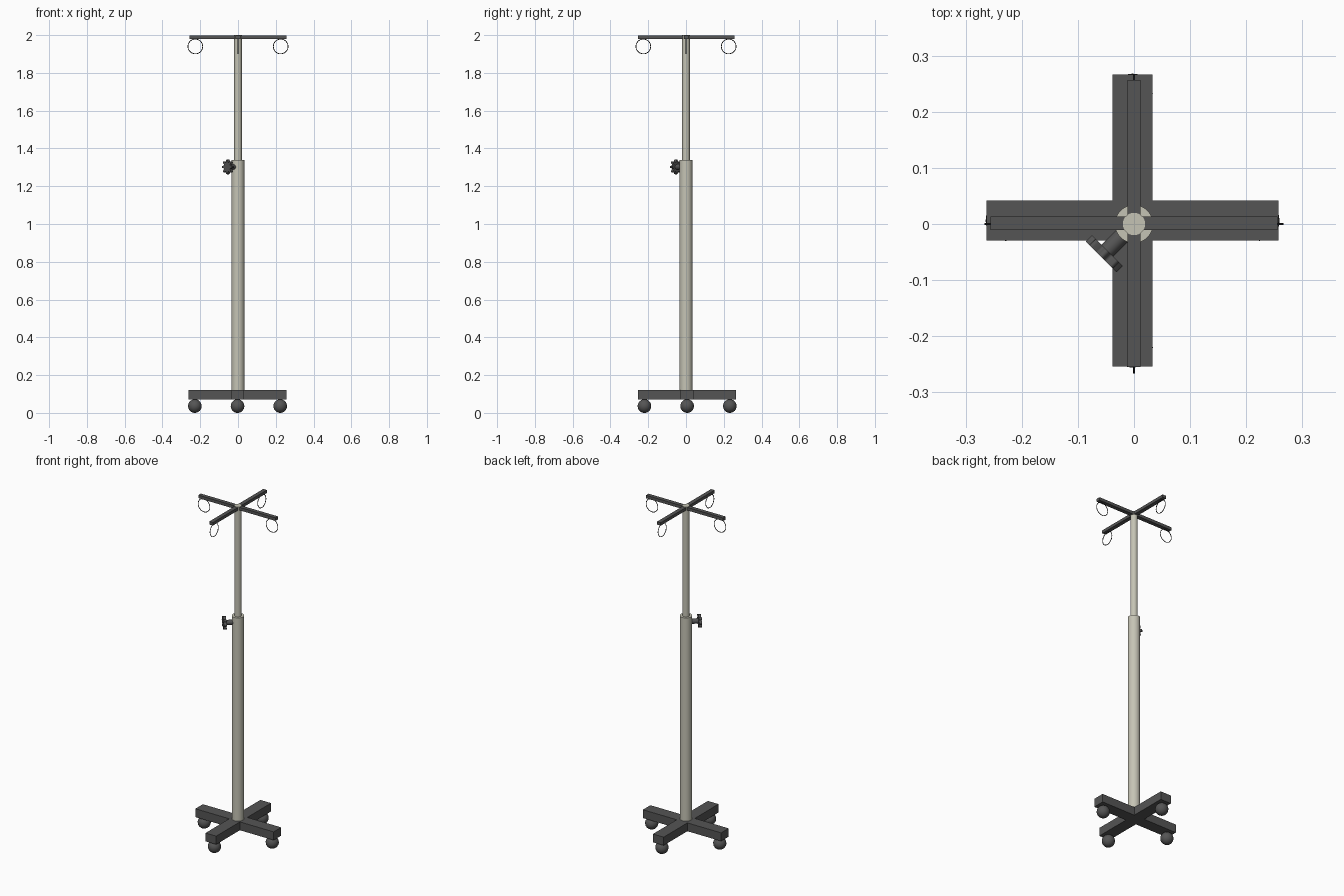
import bpy, bmesh, math
from mathutils import Matrix, Vector

if "Cube" in bpy.data.objects:
    bpy.data.objects.remove(bpy.data.objects["Cube"])


def material(name, rgb):
    m = bpy.data.materials.new(name)
    m.use_nodes = True
    color = (*rgb, 1)
    m.diffuse_color = color
    m.node_tree.nodes["Principled BSDF"].inputs["Base Color"].default_value = color
    return m


cream = material("warm grey metal", (0.56, 0.55, 0.46))
dark = material("charcoal plastic", (0.09, 0.09, 0.09))
black = material("dark wire", (0.03, 0.03, 0.03))


def finish(name, mat, smooth=True):
    o = bpy.context.object
    o.name = o.data.name = name
    o.data.materials.append(mat)
    if smooth:
        bpy.ops.object.shade_smooth_by_angle(angle=math.radians(35))
    return o


def tube(name, radius, z0, z1, mat):
    bpy.ops.mesh.primitive_cylinder_add(vertices=32, radius=radius, depth=z1 - z0,
                                        location=(0, 0, (z0 + z1) / 2))
    return finish(name, mat)


def cross(name, half, width, z0, z1, center, mat):
    # One flat plus-shaped outline, extruded upward
    h = width / 2
    quarter = [(half, -h), (half, h), (h, h)]
    bm = bmesh.new()
    verts = []
    for k in range(4):
        turn = Matrix.Rotation(k * math.pi / 2, 3, 'Z')
        verts += [bm.verts.new(turn @ Vector((x, y, 0)) + Vector((*center, z0)))
                  for x, y in quarter]
    face = bm.faces.new(verts)
    top = bmesh.ops.extrude_face_region(bm, geom=[face])["geom"]
    bmesh.ops.translate(bm, vec=(0, 0, z1 - z0),
                        verts=[v for v in top if isinstance(v, bmesh.types.BMVert)])
    bmesh.ops.recalc_face_normals(bm, faces=bm.faces)
    mesh = bpy.data.meshes.new(name)
    bm.to_mesh(mesh)
    bm.free()
    o = bpy.data.objects.new(name, mesh)
    bpy.context.collection.objects.link(o)
    mesh.materials.append(mat)


# Base and telescoping pole
BASE = (-0.0025, 0.006)
cross("base_cross", 0.26, 0.071, 0.07, 0.12, BASE, dark)
tube("lower_pole", 0.034, 0.075, 1.34, cream)
tube("upper_pole", 0.02, 1.3, 2.0, cream)
cross("hanger_cross", 0.256, 0.024, 1.98, 1.998, (0, 0.001), dark)

# Ball casters and hanging rings, one per arm
for k, side in enumerate(("left", "back", "right", "front")):
    a = k * math.pi / 2
    c, s = math.cos(a), math.sin(a)
    bpy.ops.mesh.primitive_uv_sphere_add(
        segments=24, ring_count=16, radius=0.036,
        location=(BASE[0] + 0.226 * c, BASE[1] + 0.226 * s, 0.036))
    finish(side + "_caster", dark)
    bpy.ops.mesh.primitive_torus_add(
        major_radius=0.039, minor_radius=0.002, major_segments=32, minor_segments=6,
        location=(0.226 * c, 0.226 * s, 1.94), rotation=(math.pi / 2, 0, a))
    finish(side + "_ring", black)

# Clamp knob: stem and lobed grip on a diagonal axis
axis = Vector((-1, -1, 0)).normalized()
spin = axis.to_track_quat('Z', 'Y').to_euler()


def knob_part(name, radius, start, end, verts):
    pos = axis * ((start + end) / 2) + Vector((0, 0, 1.302))
    bpy.ops.mesh.primitive_cylinder_add(vertices=verts, radius=radius, depth=end - start,
                                        location=pos, rotation=spin)
    return finish(name, dark)


knob_part("knob_stem", 0.0145, 0.025, 0.07, 24)
grip = knob_part("knob_grip", 0.038, 0.067, 0.083, 48)
for v in grip.data.vertices:
    a = math.atan2(v.co.y, v.co.x)
    r = 0.032 + 0.007 * max(-1, min(1, 1.6 * math.cos(8 * a)))
    v.co.x, v.co.y = r * math.cos(a), r * math.sin(a)
